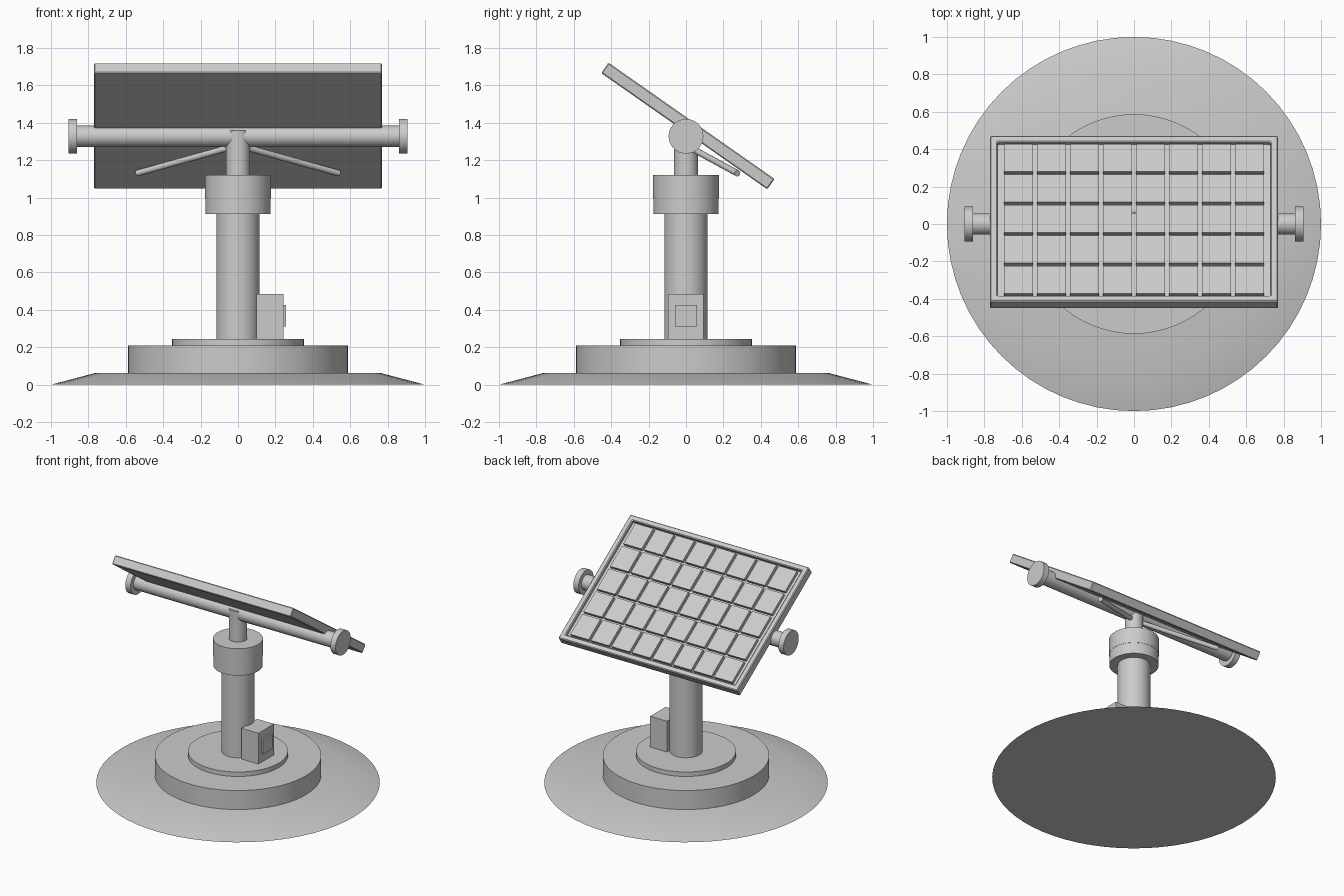
import bpy
import math
from mathutils import Matrix, Vector

cube = bpy.data.objects.get("Cube")
if cube:
    bpy.data.objects.remove(cube, do_unlink=True)

GREY = (0.6, 0.6, 0.6, 1)
mat = bpy.data.materials.new("light grey")
mat.use_nodes = True
mat.diffuse_color = GREY
mat.node_tree.nodes["Principled BSDF"].inputs["Base Color"].default_value = GREY


def finish(name, bevel=0.0, smooth=False):
    """Name the active object, colour it and finish its edges."""
    ob = bpy.context.object
    ob.name = name
    ob.data.materials.append(mat)
    if smooth:
        bpy.ops.object.shade_smooth_by_angle(angle=math.radians(30))
    if bevel:
        mod = ob.modifiers.new("Edge bevel", "BEVEL")
        mod.width = bevel
        mod.segments = 1
    return ob


def rod(name, start, end, radius, sides=48, end_radius=None):
    """Round bar, or cone, between two points."""
    a, b = Vector(start), Vector(end)
    bpy.ops.mesh.primitive_cone_add(
        vertices=sides, radius1=radius,
        radius2=radius if end_radius is None else end_radius,
        depth=(b - a).length, location=(a + b) / 2,
        rotation=(b - a).to_track_quat("Z", "Y").to_euler())
    return finish(name, smooth=True)


def box(name, size, centre, bevel=0.0, frame=Matrix()):
    """Box of a given size, placed in a local frame."""
    bpy.ops.mesh.primitive_cube_add(size=1)
    ob = finish(name, bevel)
    ob.data.transform(Matrix.Diagonal((*size, 1)))
    ob.matrix_world = frame @ Matrix.Translation(centre)
    return ob


def disc(name, radius, low, high, sides=64, top_radius=None):
    return rod(name, (0, 0, low), (0, 0, high), radius, sides, top_radius)


# Base, column and swivel collar
disc("ground_skirt", 1.0, 0, 0.062, 64, 0.765)
disc("base_drum", 0.587, 0.055, 0.21)
disc("base_plate", 0.352, 0.2, 0.245)
disc("column", 0.115, 0.24, 0.92)
disc("collar_lower", 0.174, 0.912, 0.998)
disc("collar_upper", 0.176, 0.998, 1.122)
disc("neck", 0.065, 1.11, 1.36, 32)

# Control box with its cover plate
box("control_box", (0.145, 0.19, 0.24), (0.172, -0.002, 0.365))
box("control_cover", (0.02, 0.116, 0.116), (0.247, 0, 0.368))

# Tilt axle with end caps
AXLE = 1.328
rod("tilt_axle", (-0.87, 0, AXLE), (0.87, 0, AXLE), 0.057, 32)
for side, word in ((-1, "right"), (1, "left")):
    rod("axle_cap_" + word, (side * 0.86, 0, AXLE),
        (side * 0.905, 0, AXLE), 0.093, 32)
    rod("strut_" + word, (0, 0, 1.28),
        (side * 0.54, 0.275, 1.13), 0.017, 16)

# Tilted panel: backing, raised rim and cells
tilt = Matrix.Translation((0, 0.01, 1.383)) @ Matrix.Rotation(math.radians(-35), 4, "X")
WIDTH, LENGTH, THICK, RIM = 1.54, 1.084, 0.068, 0.041
FLOOR = 0.008
base_depth = THICK / 2 + FLOOR
box("panel_back", (WIDTH - RIM, LENGTH - RIM, base_depth),
    (0, 0, FLOOR - base_depth / 2), frame=tilt)

# Rim is one block with an opening cut through it
rim = box("panel_rim", (WIDTH, LENGTH, THICK), (0, 0, 0), frame=tilt)
opening = box("rim_cutter", (WIDTH - 2 * RIM, LENGTH - 2 * RIM, 1), (0, 0, 0), frame=tilt)
opening.hide_render = True
opening.hide_set(True)
cut = rim.modifiers.new("Opening", "BOOLEAN")
cut.operation = "DIFFERENCE"
cut.solver = "EXACT"
cut.object = opening
edge = rim.modifiers.new("Edge bevel", "BEVEL")
edge.width = 0.006
edge.segments = 1

# Grid of raised cells
COLS, ROWS, GAP = 8, 5, 0.02
PITCH_X, PITCH_Y = 0.1765, 0.199
for row in range(ROWS):
    for col in range(COLS):
        x = (col - (COLS - 1) / 2) * PITCH_X
        y = (row - (ROWS - 1) / 2) * PITCH_Y
        box(f"cell_{row + 1}_{col + 1}", (PITCH_X - GAP, PITCH_Y - GAP, 0.03),
            (x, y, FLOOR + 0.009), frame=tilt)
